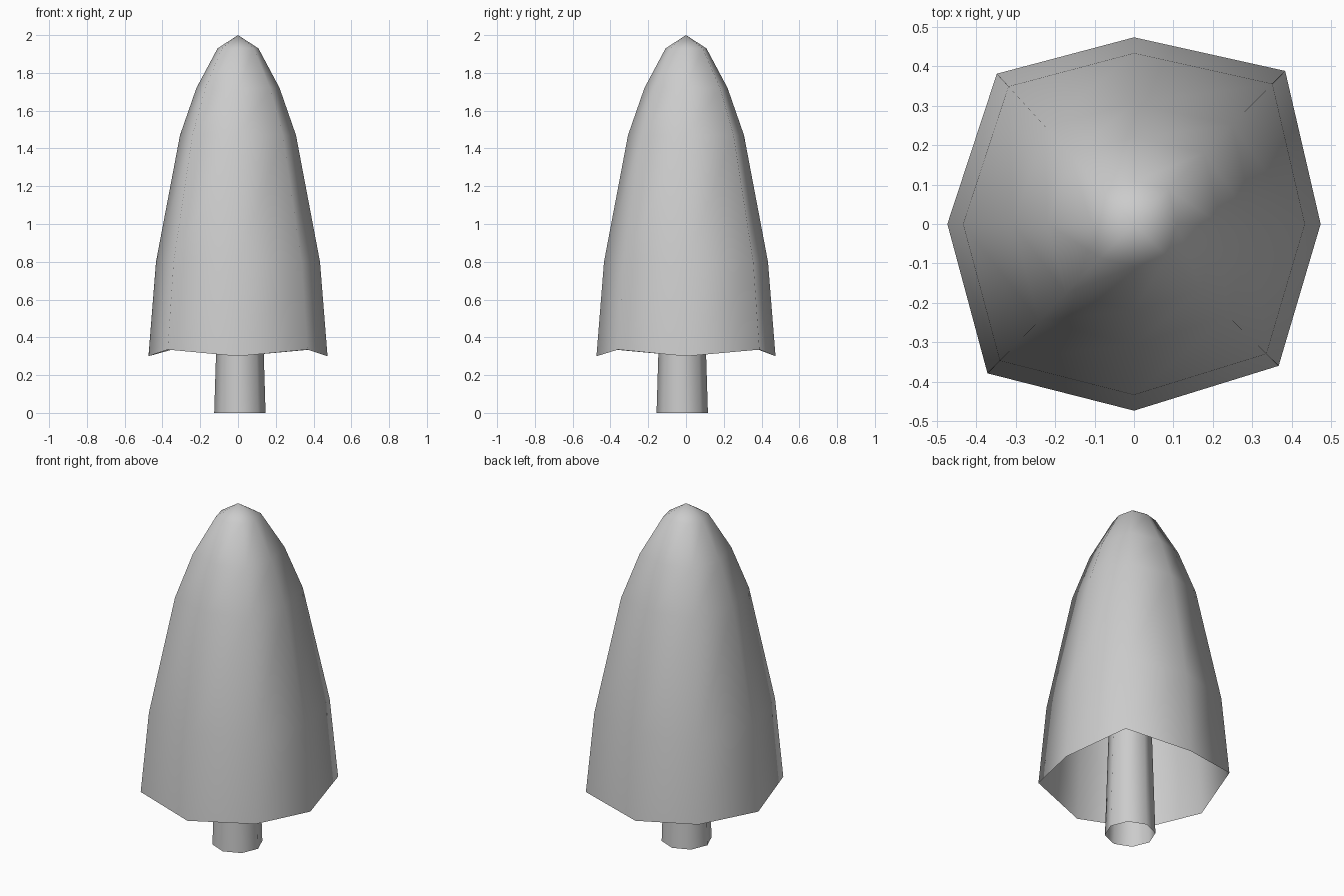
import bpy, bmesh, math
from mathutils import Vector

if "Cube" in bpy.data.objects:
    bpy.data.objects.remove(bpy.data.objects["Cube"])

SIDES = 8

grey = bpy.data.materials.new("plain_grey")
grey.use_nodes = True
colour = (0.6, 0.6, 0.6, 1)
grey.diffuse_color = colour
grey.node_tree.nodes["Principled BSDF"].inputs["Base Color"].default_value = colour


def skin(name, rings, tip=None):
    """Open tube of quads through the rings, closed to a point if a tip is given."""
    bm = bmesh.new()
    loops = [[bm.verts.new(p) for p in ring] for ring in rings]
    for low, high in zip(loops, loops[1:]):
        for i in range(SIDES):
            j = (i + 1) % SIDES
            bm.faces.new((low[i], low[j], high[j], high[i]))
    if tip:
        top = bm.verts.new(tip)
        for i in range(SIDES):
            bm.faces.new((loops[-1][i], loops[-1][(i + 1) % SIDES], top))
    mesh = bpy.data.meshes.new(name)
    bm.to_mesh(mesh)
    bm.free()
    mesh.materials.append(grey)
    mesh.shade_smooth()
    obj = bpy.data.objects.new(name, mesh)
    bpy.context.collection.objects.link(obj)
    return obj


# Foliage: uneven octagon outline, scaled up the profile, with a zigzag hem
outline = [(1, 0), (0.81, 0.82), (0, 1), (-0.735, 0.805),
           (-1, 0), (-0.785, -0.8), (0, -1), (0.775, -0.76)]
profile = [(0.474, 0.30), (0.434, 0.80), (0.307, 1.47), (0.22, 1.72), (0.108, 1.93)]
hem_lift = 0.035
rings = []
for level, (r, z) in enumerate(profile):
    rings.append([Vector((r * x, r * y, z + (hem_lift if level == 0 and i % 2 else 0)))
                  for i, (x, y) in enumerate(outline)])
skin("foliage", rings, (0, 0, 2))

# Trunk: open tapering tube, slightly off centre
trunk = []
for r, z in [(0.136, 0), (0.105, 1.0)]:
    trunk.append([Vector((0.01 + r * math.cos(math.tau * i / SIDES),
                          -0.02 + r * math.sin(math.tau * i / SIDES), z))
                  for i in range(SIDES)])
skin("trunk", trunk)
